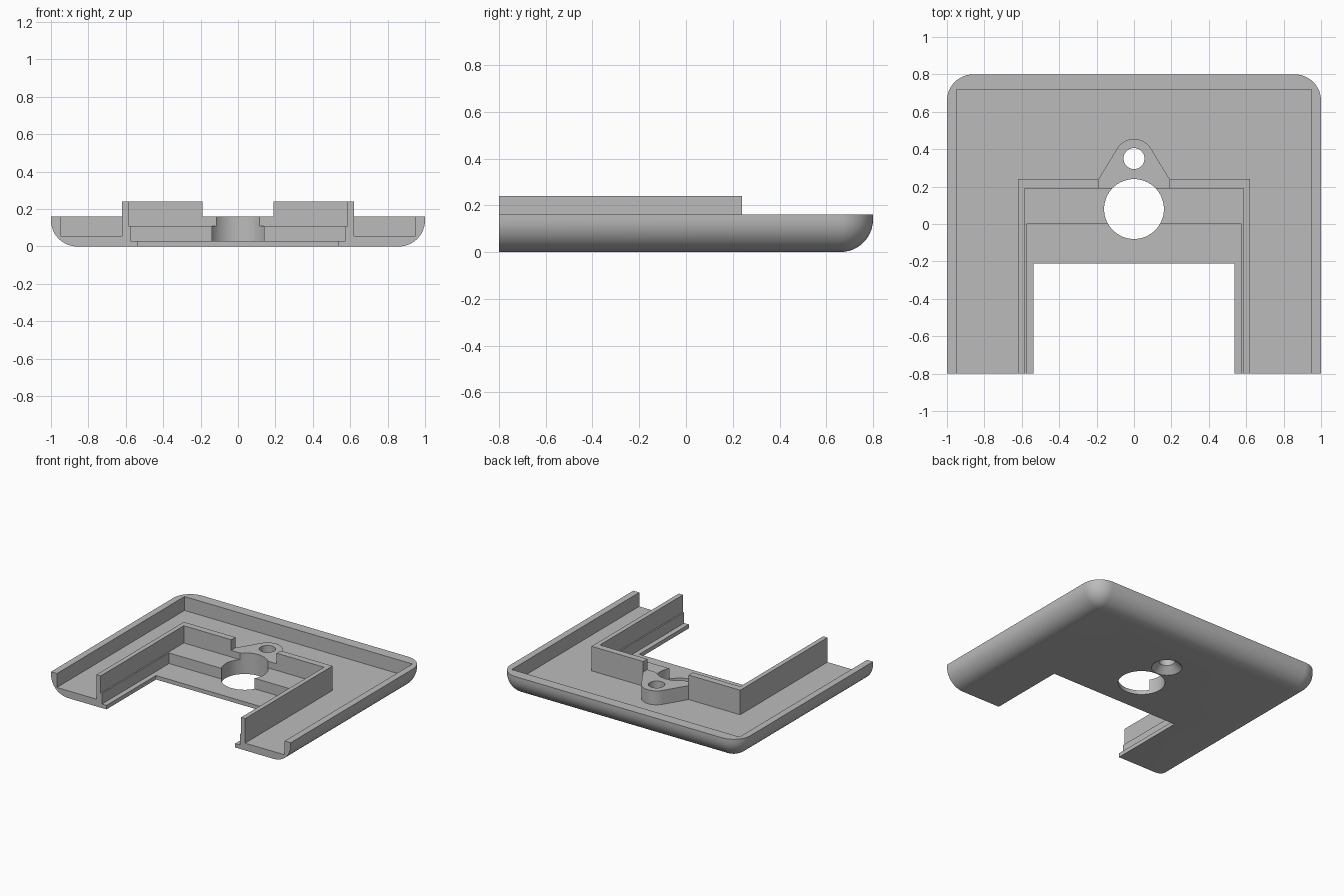
import bpy, bmesh, math

cube = bpy.data.objects.get("Cube")
if cube:
    bpy.data.objects.remove(cube, do_unlink=True)

grey = bpy.data.materials.new("plain_grey")
grey.use_nodes = True
colour = (0.5, 0.5, 0.5, 1)
grey.diffuse_color = colour
grey.node_tree.nodes["Principled BSDF"].inputs["Base Color"].default_value = colour


def loft(name, rings):
    """Join equal-length closed rings of points into a capped solid."""
    bm = bmesh.new()
    loops = [[bm.verts.new(p) for p in ring] for ring in rings]
    n = len(loops[0])
    for low, high in zip(loops, loops[1:]):
        for i in range(n):
            j = (i + 1) % n
            bm.faces.new((low[i], low[j], high[j], high[i]))
    bm.faces.new(loops[0][::-1])
    bm.faces.new(loops[-1])
    bmesh.ops.remove_doubles(bm, verts=bm.verts, dist=1e-5)
    bmesh.ops.recalc_face_normals(bm, faces=bm.faces)
    mesh = bpy.data.meshes.new(name)
    bm.to_mesh(mesh)
    bm.free()
    mesh.materials.append(grey)
    ob = bpy.data.objects.new(name, mesh)
    bpy.context.collection.objects.link(ob)
    return ob


def prism(name, outline, z0, z1):
    return loft(name, [[(x, y, z) for x, y in outline] for z in (z0, z1)])


def block(name, half, y0, y1, z0, z1):
    return prism(name, [(-half, y0), (half, y0), (half, y1), (-half, y1)], z0, z1)


def arc(cx, cy, r, start, end, steps):
    angles = [math.radians(start + (end - start) * i / steps) for i in range(steps + 1)]
    return [(cx + r * math.cos(a), cy + r * math.sin(a)) for a in angles]


def circle(cy, r):
    return arc(0, cy, r, 0, 360, 64)[:-1]


def combine(target, tool, operation):
    mod = target.modifiers.new(tool.name, 'BOOLEAN')
    mod.operation = operation
    mod.solver = 'EXACT'
    mod.object = tool
    bpy.context.view_layer.objects.active = target
    bpy.ops.object.modifier_apply(modifier=mod.name)
    bpy.data.objects.remove(tool, do_unlink=True)


# Tray body with rounded back corners and a rounded lower edge
R, FRONT, BACK, TOP = 0.14, -0.9, 0.8, 0.16


def tray_ring(inset, z):
    side, r = 1 - inset, R - inset
    pts = [(-side, FRONT), (side, FRONT)]
    pts += arc(1 - R, BACK - R, r, 0, 90, 12)
    pts += arc(R - 1, BACK - R, r, 90, 180, 12)
    return [(x, y, z) for x, y in pts]


rings = []
for i in range(13):
    a = math.pi / 2 * i / 12
    rings.append(tray_ring(R * (1 - math.sin(a)), R * (1 - math.cos(a))))
rings.append(tray_ring(0, TOP))
tray = loft("tray", rings)

# Hollow channel behind the outer rim
combine(tray, block("channel", 0.95, -1.2, 0.72, 0.055, 0.5), 'DIFFERENCE')

# Raised inner surround and the screw boss behind it
combine(tray, block("inner_wall", 0.62, FRONT, 0.24, 0.02, 0.24), 'UNION')
boss = [(-0.19, 0.24), (-0.19, 0.21), (0.19, 0.21), (0.19, 0.24)]
boss += arc(0, 0.35, 0.105, 31.3, 148.7, 20)
combine(tray, prism("screw_boss", boss, 0.02, 0.2), 'UNION')

# Stepped recess, front opening, wall gap, holes and front trim
cutters = [
    block("upper_recess", 0.585, -1.2, 0.19, 0.11, 0.5),
    block("lower_recess", 0.575, -1.2, 0.0, 0.03, 0.4),
    block("front_opening", 0.537, -1.3, -0.21, -0.5, 0.6),
    block("wall_gap", 0.19, 0.1, 0.5, 0.16, 0.5),
    prism("large_hole", circle(0.08, 0.16), -0.5, 0.6),
    prism("screw_hole", circle(0.35, 0.056), -0.5, 0.6),
    loft("countersink", [[(x, y, z) for x, y in circle(0.35, r)]
                         for r, z in ((0.115, -0.01), (0.05, 0.055))]),
    block("front_trim", 1.5, -1.5, -0.8, -0.5, 0.6),
]
for cutter in cutters:
    combine(tray, cutter, 'DIFFERENCE')

# Smooth the curved surfaces and keep the edges crisp
bpy.ops.object.select_all(action='DESELECT')
tray.select_set(True)
bpy.context.view_layer.objects.active = tray
bpy.ops.object.shade_smooth_by_angle(angle=math.radians(30))
